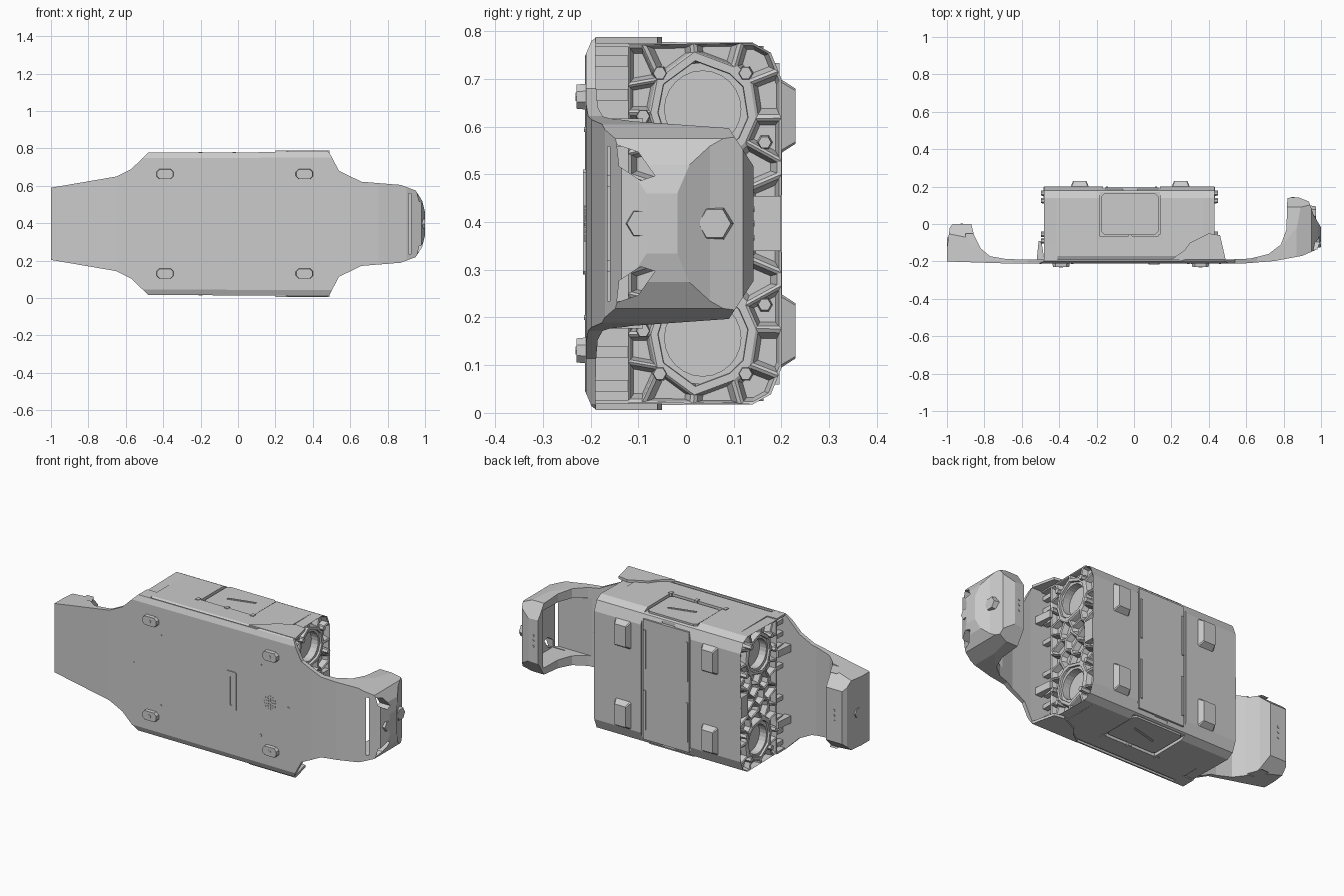
import bpy, bmesh, math, random
from mathutils import Vector

if "Cube" in bpy.data.objects:
    bpy.data.objects.remove(bpy.data.objects["Cube"])

random.seed(7)
C = 0.397  # mirror height: the model is symmetric above and below this z


def obj_from(bm, name):
    bmesh.ops.recalc_face_normals(bm, faces=bm.faces)
    me = bpy.data.meshes.new(name)
    bm.to_mesh(me)
    bm.free()
    ob = bpy.data.objects.new(name, me)
    bpy.context.collection.objects.link(ob)
    return ob


def prism(name, pts, axis, a, b, taper=1.0):
    """Extrude a 2D outline along an axis: x -> (y,z), y -> (x,z), z -> (x,y)."""
    put = {'x': lambda p, t: (t, p[0], p[1]),
           'y': lambda p, t: (p[0], t, p[1]),
           'z': lambda p, t: (p[0], p[1], t)}[axis]
    n = len(pts)
    cx, cy = sum(p[0] for p in pts) / n, sum(p[1] for p in pts) / n
    end = [(cx + (p[0] - cx) * taper, cy + (p[1] - cy) * taper) for p in pts]
    bm = bmesh.new()
    v0 = [bm.verts.new(put(p, a)) for p in pts]
    v1 = [bm.verts.new(put(p, b)) for p in end]
    bm.faces.new(v0)
    bm.faces.new(v1[::-1])
    for i in range(n):
        j = (i + 1) % n
        bm.faces.new((v0[i], v1[i], v1[j], v0[j]))
    return obj_from(bm, name)


def rect(x0, x1, z0, z1, c=0.0):
    if not c:
        return [(x0, z0), (x1, z0), (x1, z1), (x0, z1)]
    return [(x0 + c, z0), (x1 - c, z0), (x1, z0 + c), (x1, z1 - c),
            (x1 - c, z1), (x0 + c, z1), (x0, z1 - c), (x0, z0 + c)]


def box(name, x0, x1, y0, y1, z0, z1):
    return prism(name, rect(x0, x1, y0, y1), 'z', z0, z1)


def ngon(u, v, r, n):
    return [(u + r * math.cos(2 * math.pi * i / n), v + r * math.sin(2 * math.pi * i / n)) for i in range(n)]


def mir(pts):
    """Close a half outline by mirroring its second coordinate about C."""
    return pts + [(p[0], 2 * C - p[1]) for p in reversed(pts)]


def boolean(ob, other, op='DIFFERENCE'):
    m = ob.modifiers.new('bool', 'BOOLEAN')
    m.object, m.operation, m.solver = other, op, 'EXACT'
    dg = bpy.context.evaluated_depsgraph_get()
    me = bpy.data.meshes.new_from_object(ob.evaluated_get(dg))
    ob.modifiers.clear()
    ob.data = me
    bpy.data.objects.remove(other)


# belly plate with both curved bumpers: intersection of three outlines
shell = prism('belly_plate', mir([(-1, .59), (-.65, .65), (-.57, .69), (-.48, .778), (.25, .78), (.29, .79),
              (.47, .792), (.49, .775), (.54, .68), (.66, .622), (.87, .605), (.95, .575), (.985, .52), (1, .46)]),
              'y', -.4, .4)
boolean(shell, prism('side_cut', [(-1.01, -.2), (-.985, -.02), (-.97, 0), (-.87, 0), (-.855, -.06), (-.82, -.13),
        (-.77, -.172), (-.68, -.188), (-.5, -.19), (.5, -.19), (.62, -.185), (.72, -.16), (.785, -.11), (.815, -.03),
        (.82, .14), (.88, .142), (.935, .12), (.96, .05), (1.001, -.02), (1.001, -.08), (.98, -.135), (.9, -.17),
        (.75, -.198), (.6, -.21), (-.65, -.212)], 'z', -.1, .9), 'INTERSECT')
boolean(shell, prism('end_cut', mir([(-.213, .745), (-.198, .78), (-.17, .80), (-.12, .80), (-.12, .612),
        (.09, .597), (.143, .515)]), 'x', -1.2, 1.2), 'INTERSECT')
boolean(shell, box('cavity', .7, .925, -.165, .1, .235, 2 * C - .235))
for s in (1, -1):
    boolean(shell, prism('corner', [(-.07, C + s * .21), (.02, C + s * .13), (.02, C + s * .21)], 'x', -1.1, -.7))
    boolean(shell, prism('light_slot', [(-.145, C + s * .165), (-.1, C + s * .15), (-.065, C + s * .1),
            (-.095, C + s * .09), (-.14, C + s * .12)], 'x', .85, 1.1))
    # raised side flap hugging the body
    prism('side_flap', [(.2, -.19), (.49, -.19), (.46, -.06), (.4, -.05), (.3, -.1), (.27, -.14)], 'z',
          C + s * .377, C + s * .391)

# main body
body_outline = mir([(-.19, .768), (-.17, .778), (.14, .776), (.178, .755), (.2, .70)])
body = prism('body', body_outline, 'x', -.42, .37)
boolean(body, box('back_recess', -.165, .14, .19, .3, .05, 2 * C - .05))
for s in (1, -1):
    z = sorted((C + s * .362, C + s * .5))
    boolean(body, box('lid_recess', -.185, .14, -.065, .172, *z))
    boolean(body, box('latch_notch', -.06, .02, .18, .3, *sorted((C + s * .335, C + s * .5))))
    # side lid, its handle bar and hinge knuckles
    lid = prism('side_lid', rect(-.175, .13, -.055, .162, .015), 'z', C + s * .35, C + s * .372)
    prism('lid_handle', [(-.09, .03), (.06, .07), (.06, .08), (-.09, .042)], 'z', C + s * .37, C + s * .376)
    for x in (-.2, -.02, .14):
        box('lid_hinge', x - .01, x + .01, -.08, -.055, *sorted((C + s * .365, C + s * .384)))
box('back_panel', -.155, .13, .18, .196, .06, 2 * C - .06)
for x in (-.145, .118):
    for z in (C - .17, C + .17):
        box('panel_slot_bar', x - .006, x + .006, .19, .201, z - .11, z + .11)

# four tapered pads on the back
for x in (-.29, .25):
    for s in (1, -1):
        z = C + s * .225
        prism('back_pad', rect(x - .05, x + .05, z - .08, z + .08, .006), 'y', .195, .23, .72)


# end caps: honeycomb of irregular pits around two round wells
def clip(poly, a, wa, b, wb):
    n = Vector((b[0] - a[0], b[1] - a[1]))
    k = (b[0]**2 + b[1]**2 - wb - a[0]**2 - a[1]**2 + wa) / 2
    out = []
    for i, p in enumerate(poly):
        q = poly[(i + 1) % len(poly)]
        dp, dq = n.dot(p) - k, n.dot(q) - k
        if dp <= 0:
            out.append(p)
        if (dp < 0 < dq) or (dq < 0 < dp):
            out.append(p + (q - p) * (dp / (dp - dq)))
    return out


WELLS = [(.035, C + .24), (.035, C - .24)]
seeds = [(w, .0105) for w in WELLS] + [((-.06, C), 0), ((.03, C), 0), ((.12, C), 0)]
for _ in range(4000):
    p = (random.uniform(-.11, .185), C + random.uniform(.03, .365))
    if all(math.dist(p, q) > (.125 if w else .055) for q, w in seeds):
        seeds += [(p, 0), ((p[0], 2 * C - p[1]), 0)]
cap_outline = [Vector(p) for p in mir([(-.122, .772), (.14, .776), (.178, .755), (.2, .70)])]


def end_cap(name, face, d):
    bm = bmesh.new()
    for i, (p, w) in enumerate(seeds):
        poly = cap_outline
        for j, (q, wq) in enumerate(seeds):
            if i != j and len(poly) > 2:
                poly = clip(poly, p, w, q, wq)
        if len(poly) < 3:
            continue
        mid = sum(poly, Vector((0, 0))) / len(poly)
        rings = [(1, 0), (.86, 0), (.82, .055)] if w else [(1, 0), (.84, .004), (.6, .032)]
        loops = []
        for k, depth in rings:
            pts = [mid + (v - mid) * k for v in poly]
            loops.append([bm.verts.new((face - d * depth, v.x, v.y)) for v in pts])
        for a, b in zip(loops, loops[1:]):
            for m in range(len(a)):
                n = (m + 1) % len(a)
                bm.faces.new((a[m], a[n], b[n], b[m]))
        bm.faces.new(loops[-1])
    bmesh.ops.remove_doubles(bm, verts=bm.verts, dist=.0005)
    rim = [e for e in bm.edges if e.is_boundary]
    new = bmesh.ops.extrude_edge_only(bm, edges=rim)['geom']
    bmesh.ops.translate(bm, vec=(-d * .06, 0, 0), verts=[g for g in new if isinstance(g, bmesh.types.BMVert)])
    obj_from(bm, name)


for face, d in ((.43, 1), (-.48, -1)):
    end_cap('end_cap', face, d)
    box('end_latch', *sorted((face - d * .06, face + d * .003)), .14, .199, C - .058, C + .058)
    # side skin that continues the body below the cap, with spacer posts
    for s in (1, -1):
        box('corner_skirt', *sorted((face, face - d * .07)), -.19, -.12, *sorted((C + s * .37, C + s * .381)))
        for t in (.09, .2, .27, .34):
            box('spacer_post', *sorted((face - d * .01, face - d * .04)), -.19, -.118, C + s * t - .012, C + s * t + .012)
        # well ring and bolts around it
        wz = C + s * .24
        ring = prism('well_ring', ngon(.035, wz, .098, 24), 'x', face - d * .058, face - d * .012)
        boolean(ring, prism('bore', ngon(.035, wz, .08, 24), 'x', face - d * .1, face + d * .1))
        for y, t in ((-.055, .315), (.125, .315), (-.09, .225), (.165, .17)):
            prism('cap_bolt', ngon(y, C + s * t, .017, 6), 'x', face - d * .035, face + d * .018, .8)
        # small angle bracket where the plate meets the body
        prism('plate_bracket', [(face, -.19), (face + d * .04, -.19), (face + d * .03, -.09), (face + d * .015, -.09)],
              'z', C + s * .2 - .02, C + s * .2 + .02)

# front face: feet, handle slot, vent, screws
for x in (-.39, .355):
    for s in (1, -1):
        z = C + s * .266
        prism('foot', rect(x - .048, x + .048, z - .028, z + .028, .016), 'y', -.2, -.23, .9)
        prism('foot_screw', ngon(x, z, .01, 6), 'y', -.228, -.232)
slot = prism('slot_plate', rect(.077, .137, .29, .51, .006), 'y', -.2, -.2155)
boolean(slot, box('slot_hole', .1, .114, -.3, -.208, .32, .48))
for r, n in ((.012, 5), (.024, 9), (.036, 13)):
    for p in ngon(.345, C, r, n):
        prism('vent_dot', ngon(*p, .004, 6), 'y', -.2, -.213)
for p in ((-.33, .2), (-.33, .594), (.29, .2), (.29, .594), (-.5, C), (.46, C)):
    prism('plate_screw', ngon(*p, .006, 6), 'y', -.2, -.214)

# bumper fittings
prism('upper_lug', ngon(.06, C, .04, 6), 'x', .94, .972, .85)
prism('lower_lug', ngon(-.095, C, .036, 6), 'x', .95, 1.0, .8)
prism('tail_lug', ngon(-.1, C, .03, 6), 'x', -.97, -1.0, .9)
for s in (-1, 0, 1):
    prism('tail_lip_screw', ngon(-.92, C + s * .03, .007, 6), 'y', -.01, .003)
    prism('nose_lip_screw', ngon(.85, C + s * .03, .007, 6), 'y', .13, .144)
